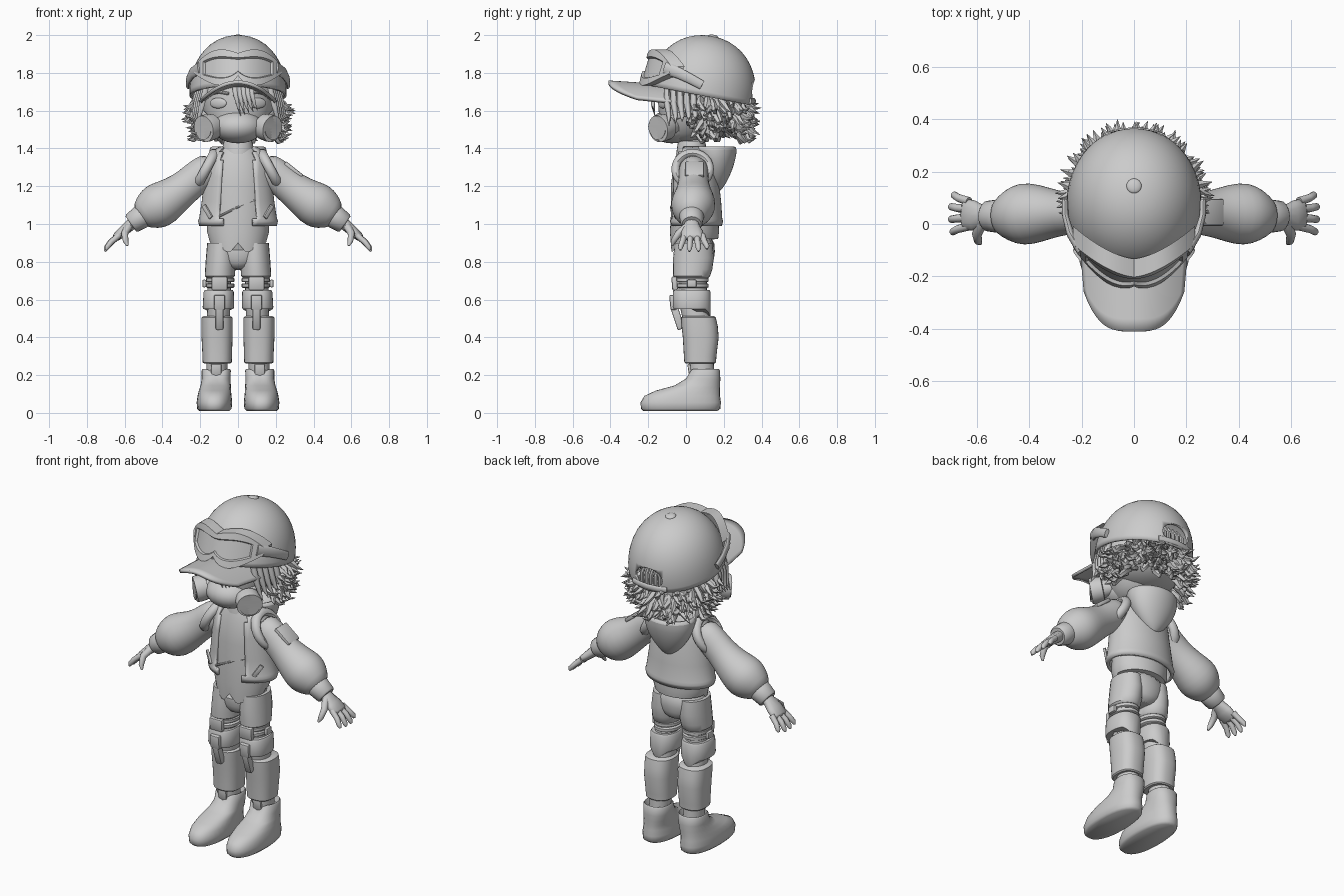
import bpy, bmesh, math, random
from mathutils import Vector, Matrix

random.seed(4)
if "Cube" in bpy.data.objects:
    bpy.data.objects.remove(bpy.data.objects["Cube"])

grey = bpy.data.materials.new("plain grey")
grey.use_nodes = True
grey.diffuse_color = (0.6, 0.6, 0.6, 1)
grey.node_tree.nodes["Principled BSDF"].inputs["Base Color"].default_value = (0.6, 0.6, 0.6, 1)


def finish(bm, name, mirror=False, sub=0, solid=0, angle=40):
    bmesh.ops.recalc_face_normals(bm, faces=bm.faces)
    mesh = bpy.data.meshes.new(name)
    bm.to_mesh(mesh)
    bm.free()
    ob = bpy.data.objects.new(name, mesh)
    bpy.context.collection.objects.link(ob)
    mesh.materials.append(grey)
    bpy.ops.object.select_all(action="DESELECT")
    ob.select_set(True)
    bpy.context.view_layer.objects.active = ob
    bpy.ops.object.shade_smooth_by_angle(angle=math.radians(angle))
    if solid:
        m = ob.modifiers.new("thickness", "SOLIDIFY")
        m.thickness, m.offset = solid, -1
    if sub:
        ob.modifiers.new("smooth", "SUBSURF").levels = sub
        ob.modifiers["smooth"].render_levels = sub
    if mirror:
        ob.modifiers.new("mirror", "MIRROR")
    return ob


def skin(bm, rings, n, caps=True, power=2):
    """Join rings of (centre, axis a, axis b) into a skin."""
    def co(c, a, b, t):
        k, s = math.cos(t), math.sin(t)
        e = 2 / power
        return c + a * math.copysign(abs(k) ** e, k) + b * math.copysign(abs(s) ** e, s)
    loops = [[bm.verts.new(co(c, a, b, math.tau * i / n)) for i in range(n)] for c, a, b in rings]
    for lo, hi in zip(loops, loops[1:]):
        for i in range(n):
            bm.faces.new((lo[i], lo[(i + 1) % n], hi[(i + 1) % n], hi[i]))
    if caps:
        bm.faces.new(loops[0][::-1])
        bm.faces.new(loops[-1])
    return loops


def level(rings):
    return [(Vector((x, y, z)), Vector((rx, 0, 0)), Vector((0, ry, 0))) for x, y, z, rx, ry in rings]


def loft(name, rings, n=24, power=2, **kw):
    bm = bmesh.new()
    skin(bm, level(rings), n, power=power)
    return finish(bm, name, **kw)


def sweep(bm, pts, n=12, ref=(0, 1, 0)):
    """Tube along (x, y, z, radius along ref, other radius)."""
    rings = []
    for i, p in enumerate(pts):
        d = (Vector(pts[min(i + 1, len(pts) - 1)][:3]) - Vector(pts[max(i - 1, 0)][:3])).normalized()
        a = Vector(ref) - d * d.dot(Vector(ref))
        a.normalize()
        rings.append((Vector(p[:3]), a * p[3], d.cross(a) * p[-1]))
    skin(bm, rings, n)


def tube(name, pts, n=16, ref=(0, 1, 0), **kw):
    bm = bmesh.new()
    sweep(bm, pts, n, ref)
    return finish(bm, name, **kw)


def ball(name, loc, size, rot=(0, 0, 0), **kw):
    bm = bmesh.new()
    bmesh.ops.create_uvsphere(bm, u_segments=24, v_segments=14, radius=1)
    pose(bm, loc, size, rot)
    return finish(bm, name, **kw)


def pose(bm, loc, size, rot):
    r = Matrix.Rotation(rot[2], 4, "Z") @ Matrix.Rotation(rot[1], 4, "Y") @ Matrix.Rotation(rot[0], 4, "X")
    bm.transform(Matrix.Translation(loc) @ r @ Matrix.Diagonal((*size, 1)))


def box(name, loc, size, rot=(0, 0, 0), bevel=0.006, **kw):
    bm = bmesh.new()
    bmesh.ops.create_cube(bm, size=1)
    pose(bm, loc, size, rot)
    bmesh.ops.bevel(bm, geom=bm.edges[:], offset=bevel, segments=2, affect="EDGES", profile=0.5)
    return finish(bm, name, **kw)


# Head, eyes and neck
loft("head", [(0, -.01, 1.43, .06, .07), (0, 0, 1.47, .12, .12), (0, .02, 1.55, .175, .165),
              (0, .03, 1.65, .195, .18), (0, .04, 1.75, .2, .19), (0, .05, 1.82, .15, .16)], sub=1)
loft("neck", [(0, .03, 1.34, .06, .06), (0, .03, 1.5, .055, .055)])
ball("eye", (.105, -.122, 1.64), (.05, .012, .028), (0, 0, .5), mirror=True)
tube("brow", [(.05, -.148, 1.69, .008), (.1, -.135, 1.7, .009), (.155, -.1, 1.685, .005)], 8, mirror=True)
ball("ear", (.195, .03, 1.6), (.02, .035, .05), mirror=True)

# Breathing mask with two filters
ball("mask", (0, -.075, 1.515), (.135, .125, .088))
tube("mask_strap", [(.1, -.11, 1.54, .018, .008), (.17, -.05, 1.57, .016, .008), (.2, .05, 1.6, .016, .008)],
     ref=(0, 0, 1), mirror=True)
tube("filter", [(.095, -.06, 1.525, .045), (.135, -.1, 1.515, .05), (.137, -.102, 1.515, .069), (.168, -.134, 1.507, .073),
                (.182, -.148, 1.503, .071), (.184, -.15, 1.503, .058), (.18, -.146, 1.503, .055)],
     24, ref=(0, 0, 1), mirror=True, angle=30)

# Cap crown, tilted back, with an arched gap behind
bm = bmesh.new()
heights = [0, .08, .18, .3, .42, .54, .65, .75, .84, .91, .96, .99, .999]
skin(bm, level([(0, 0, .32 * h, .257 * (1 - h ** 2.2) ** (1 / 2.1), .285 * (1 - h ** 2.2) ** (1 / 2.1)) for h in heights]), 48)
bmesh.ops.delete(bm, geom=[f for f in bm.faces if len(f.verts) > 4 and f.calc_center_median().z < .01], context="FACES")
pose(bm, (0, .08, 1.68), (1, 1, 1), (-.19, 0, 0))
crown = finish(bm, "cap_crown", solid=.014)
bm = bmesh.new()
bmesh.ops.create_cone(bm, cap_ends=True, segments=32, radius1=1, radius2=1, depth=1)
pose(bm, (0, .36, 1.7), (.088, .062, .2), (math.pi / 2, 0, 0))
cutter = finish(bm, "cap_gap_cutter")
cutter.hide_render = True
bpy.context.view_layer.objects.active = crown
crown.modifiers.new("gap", "BOOLEAN").object = cutter
crown.modifiers["gap"].operation = "DIFFERENCE"
for m in ("thickness", "gap"):
    bpy.ops.object.modifier_apply(modifier=m)
bpy.data.objects.remove(cutter)
ball("cap_button", (0, .145, 1.99), (.029, .029, .012), (-.19, 0, 0))
tube("cap_back_strap", [(x, .362 - 1.9 * x * x, 1.65, .016, .008) for x in (-.11, -.06, 0, .06, .11)], ref=(0, 0, 1))
bm = bmesh.new()
for x in (-.06, -.03, 0, .03, .06):
    sweep(bm, [(x, .33, 1.65, .011), (x, .33, 1.71, .012), (x * .9, .29, 1.77, .008)], 8)
finish(bm, "cap_gap_hair")


def grid(bm, cols, rows, place):
    v = [[bm.verts.new(place(2 * i / cols - 1, j / rows)) for j in range(rows + 1)] for i in range(cols + 1)]
    return [[bm.faces.new((v[i][j], v[i + 1][j], v[i + 1][j + 1], v[i][j + 1])) for j in range(rows)] for i in range(cols)]


# Cap brim, arched across its width
def brim_at(u, v):
    front = -.41 + .15 * abs(u) ** 3.5
    return (u * (.212 - .02 * v), (1 - v) * -.03 + v * front, 1.735 + .025 * v - .09 * u * u)


bm = bmesh.new()
grid(bm, 24, 8, brim_at)
finish(bm, "cap_brim", solid=.018)


# Goggles, wrapped around the crown with a sunken lens
def goggles_at(u, v):
    x, a = .232 * u, abs(u)
    low = 1.785 - .055 * math.sin(math.pi * min(a, 1) ** .8) + .01 * a
    top = 1.905 + .025 * math.sin(math.pi * a) - .07 * a ** 3
    z = low + (top - low) * v
    return (x, -.225 + 2.7 * x * x + .3 * (z - 1.83), z)


bm = bmesh.new()
cells = grid(bm, 40, 10, goggles_at)
bmesh.ops.recalc_face_normals(bm, faces=bm.faces)
if cells[20][5].normal.y > 0:
    bmesh.ops.reverse_faces(bm, faces=bm.faces[:])
lens = [f for col in cells[4:36] for f in col[2:8]]
bmesh.ops.inset_region(bm, faces=lens, thickness=.006, depth=-.012)
edge = [e for e in bm.edges if e.is_boundary]
rim = bmesh.ops.extrude_edge_only(bm, edges=edge)["geom"]
bmesh.ops.translate(bm, verts=[v for v in rim if isinstance(v, bmesh.types.BMVert)], vec=(0, .07, 0))
finish(bm, "goggles", angle=35)
tube("goggle_strap", [(.2, -.11, 1.825, .034, .016), (.242, -.04, 1.8, .03, .015), (.262, .03, 1.765, .026, .012),
                      (.264, .085, 1.735, .024, .012)], ref=(0, 0, 1), mirror=True)

# Hair: a soft base, swept spikes behind, locks in front
ball("hair_base", (0, .1, 1.6), (.21, .205, .12))
bm = bmesh.new()
for i in range(210):
    t = math.radians(random.uniform(-22, 202))
    z = random.uniform(1.5, 1.67)
    out = Vector((math.cos(t), math.sin(t), 0))
    side = Vector((-out.y, out.x, 0)) * random.uniform(-.04, .04)
    root = Vector((0, .1, z)) + Vector((out.x * .19, out.y * .19, 0)) * (1 - 2.2 * max(0, 1.58 - z))
    reach, drop = random.uniform(.055, .105), random.uniform(.02, .085)
    path = [root, root + out * reach * .5 + Vector((0, 0, -drop * .5)),
            root + out * reach * .75 + side * .6 + Vector((0, 0, -drop)),
            root + out * reach * 1.1 + side + Vector((0, 0, -drop + random.uniform(-.02, .02)))]
    sweep(bm, [(*p, r) for p, r in zip(path, (.015, .019, .013, .001))], 5, (0, 0, 1))
finish(bm, "hair_spikes", angle=60)
bm = bmesh.new()
for k in range(5):
    x = -.02 + .022 * k
    sweep(bm, [(x, -.15, 1.75, .015), (x + .005, -.175, 1.69, .014), (x + .02, -.175, 1.63, .01), (x + .035, -.165, 1.57 + .008 * k, .001)], 6)
for s in (-1, 1):
    for k in range(5):
        y = -.1 + .035 * k
        x = s * (.17 + .01 * k)
        sweep(bm, [(x, y, 1.72, .016), (x + s * .02, y, 1.64, .018), (x + s * .035, y + .01, 1.57, .012), (x + s * .06, y + .01, 1.52 + .01 * k, .001)], 6)
finish(bm, "hair_locks", angle=60)

# Shirt with a pointed hem, and a slanted front seam
bm = bmesh.new()
hem = skin(bm, level([(0, .045, .92, .15, .125), (0, .045, .96, .165, .13), (0, .045, 1.05, .165, .125), (0, .04, 1.2, .16, .12),
                      (0, .035, 1.33, .14, .1), (0, .035, 1.4, .09, .075)]), 48)[0]
for v in hem:
    if v.co.y < 0.03:
        a = abs(v.co.x)
        v.co.z = .9 - a * 1.2 if a < .045 else .846 + .55 * (a - .045)
finish(bm, "shirt")
tube("shirt_seam", [(-.1, -.07, 1.04, .006), (0, -.079, 1.09, .006), (.1, -.056, 1.13, .006)], 8)
loft("collar", [(0, .03, 1.37, .085, .082), (0, .03, 1.42, .08, .075), (0, .03, 1.44, .074, .07), (0, .03, 1.41, .062, .058)])

# Open vest, its armholes, hood and pockets
bm = bmesh.new()
skin(bm, level([(0, .05, .99, .205, .14), (0, .05, 1.015, .212, .146), (0, .05, 1.03, .206, .142), (0, .048, 1.12, .192, .138), (0, .043, 1.25, .178, .128),
                (0, .038, 1.34, .165, .112), (0, .035, 1.385, .135, .095), (0, .035, 1.41, .1, .08)]), 48, caps=False)
bmesh.ops.delete(bm, geom=[f for f in bm.faces if f.calc_center_median().y < 0.02 and abs(f.calc_center_median().x) < .09], context="FACES")
finish(bm, "vest", solid=.018)
bm = bmesh.new()
for i in range(24):
    t = math.tau * i / 24
    ring = [(.17 + .03 * math.cos(p) - .045 * math.sin(t), .035 + (.09 + .024 * math.sin(p)) * math.cos(t), 1.29 + (.085 + .024 * math.sin(p)) * math.sin(t))
            for p in (math.tau * k / 10 for k in range(10))]
    for co in ring:
        bm.verts.new(co)
bm.verts.ensure_lookup_table()
for i in range(24):
    for k in range(10):
        j, m = (i + 1) % 24 * 10, (k + 1) % 10
        bm.faces.new([bm.verts[q] for q in (i * 10 + k, i * 10 + m, j + m, j + k)])
finish(bm, "vest_armhole", mirror=True)
loft("hood", [(0, .16, 1.17, .02, .02), (0, .16, 1.21, .07, .05), (0, .16, 1.28, .125, .085), (0, .155, 1.35, .15, .11), (0, .15, 1.4, .155, .122),
              (0, .148, 1.415, .14, .11), (0, .14, 1.4, .11, .08), (0, .13, 1.36, .08, .05)], sub=1)
box("vest_pocket", (.162, -.044, 1.065), (.025, .014, .08), (.1, .6, .7), .004, mirror=True)

# Arms: puffed sleeve, cuff and hand
tube("sleeve", [(.12, .04, 1.31, .08, .085), (.19, .04, 1.27, .08, .09), (.26, .04, 1.21, .08, .088), (.33, .04, 1.155, .1, .1), (.4, .04, 1.11, .122, .122),
                (.45, .035, 1.08, .115, .118), (.495, .03, 1.055, .085, .09), (.525, .03, 1.035, .06, .06)], 20, sub=1, mirror=True)
tube("cuff", [(.495, .03, 1.05, .062, .06), (.505, .03, 1.043, .066, .064), (.56, .03, 1.005, .058, .056), (.567, .03, 1, .05, .048)], 20, mirror=True)
bm = bmesh.new()
sweep(bm, [(.54, .03, 1.02, .036, .032), (.575, .03, .99, .042, .03), (.61, .032, .96, .058, .027), (.645, .036, .93, .06, .022), (.655, .036, .922, .045, .012)])
for y, reach in ((-.008, .92), (.024, 1), (.056, 1), (.086, .85)):
    tip = y + (y - .036) * .5
    sweep(bm, [(.63, y, .94, .017), (.63 + .045 * reach, (y + tip) / 2, .905, .0155), (.63 + .068 * reach, tip, .94 - .068 * reach, .014), (.63 + .075 * reach, tip, .94 - .085 * reach, .006)], 10)
sweep(bm, [(.58, .005, .985, .022), (.6, -.04, .95, .019), (.595, -.066, .91, .015), (.585, -.074, .885, .006)], 10)
finish(bm, "hand", mirror=True, angle=60)
box("arm_patch", (.293, .045, 1.288), (.115, .1, .022), (0, .67, 0))

# Trousers
loft("hips", [(0, .045, .755, .05, .07), (0, .045, .79, .12, .1), (0, .045, .84, .155, .11), (0, .045, .95, .158, .112)], sub=1)
loft("thigh", [(.088, .04, .9, .075, .1), (.09, .04, .82, .08, .108), (.094, .035, .76, .08, .104), (.096, .03, .725, .08, .098), (.096, .03, .715, .07, .088)], mirror=True)

# Knee joints with strap rings, guards and front hinges
loft("knee", [(.1, .035, .74, .062, .075), (.1, .035, .6, .062, .075), (.105, .06, .47, .06, .072)], mirror=True)
for k, z in enumerate((.705, .675)):
    loft(f"knee_ring_{k + 1}", [(.094, .03, z - .013, .07, .084), (.094, .03, z - .009, .075, .09), (.094, .03, z + .007, .075, .09), (.094, .03, z + .011, .07, .084)], mirror=True)
bm = bmesh.new()
low = skin(bm, level([(.104, .03, .55, .08, .096), (.104, .03, .56, .083, .1), (.102, .03, .64, .08, .1), (.102, .03, .65, .074, .094)]), 32, power=2.4)
for v in low[0] + low[1]:
    v.co.z += -.05 * max(0, 1 - abs(v.co.x - .104) / .06) * (v.co.y > .03)
finish(bm, "knee_guard", mirror=True)
box("knee_plate", (.098, -.06, .685), (.085, .03, .075), (.08, 0, 0), .01, mirror=True)
box("hinge_upper", (.098, -.068, .585), (.06, .035, .08), (.1, 0, 0), .008, mirror=True)
box("hinge_lower", (.098, -.045, .505), (.04, .04, .13), (.32, 0, 0), .008, mirror=True)
box("knee_side_knob", (.178, .03, .685), (.02, .05, .04), mirror=True)

# Shin guards and ankles
loft("shin_guard", [(.11, .075, .262, .07, .078), (.11, .075, .268, .077, .084), (.11, .075, .3, .078, .086), (.111, .078, .4, .082, .095),
                    (.111, .072, .46, .083, .096), (.111, .066, .505, .082, .092), (.111, .066, .512, .072, .082)], 32, power=2.5, mirror=True)
loft("ankle", [(.112, .085, .15, .056, .066), (.112, .08, .29, .056, .066)], mirror=True)

# Boots
bm = bmesh.new()
top = skin(bm, level([(.125, -.03, .01, .08, .196), (.125, -.028, .022, .091, .21), (.125, -.028, .055, .094, .213), (.124, -.02, .09, .09, .2), (.122, .01, .118, .085, .17),
                      (.118, .06, .145, .08, .12), (.116, .09, .18, .076, .092), (.115, .097, .225, .077, .082), (.115, .097, .232, .072, .077), (.115, .097, .2, .06, .064)]), 32, power=2.3)
for v in top[7] + top[8]:
    v.co.z -= .03 * max(0, 1 - abs(v.co.x - .115) / .05) * (v.co.y < .08)
finish(bm, "boot", mirror=True, angle=60)
box("boot_tongue", (.115, .02, .225), (.055, .016, .07), (.15, 0, 0), .007, mirror=True)
